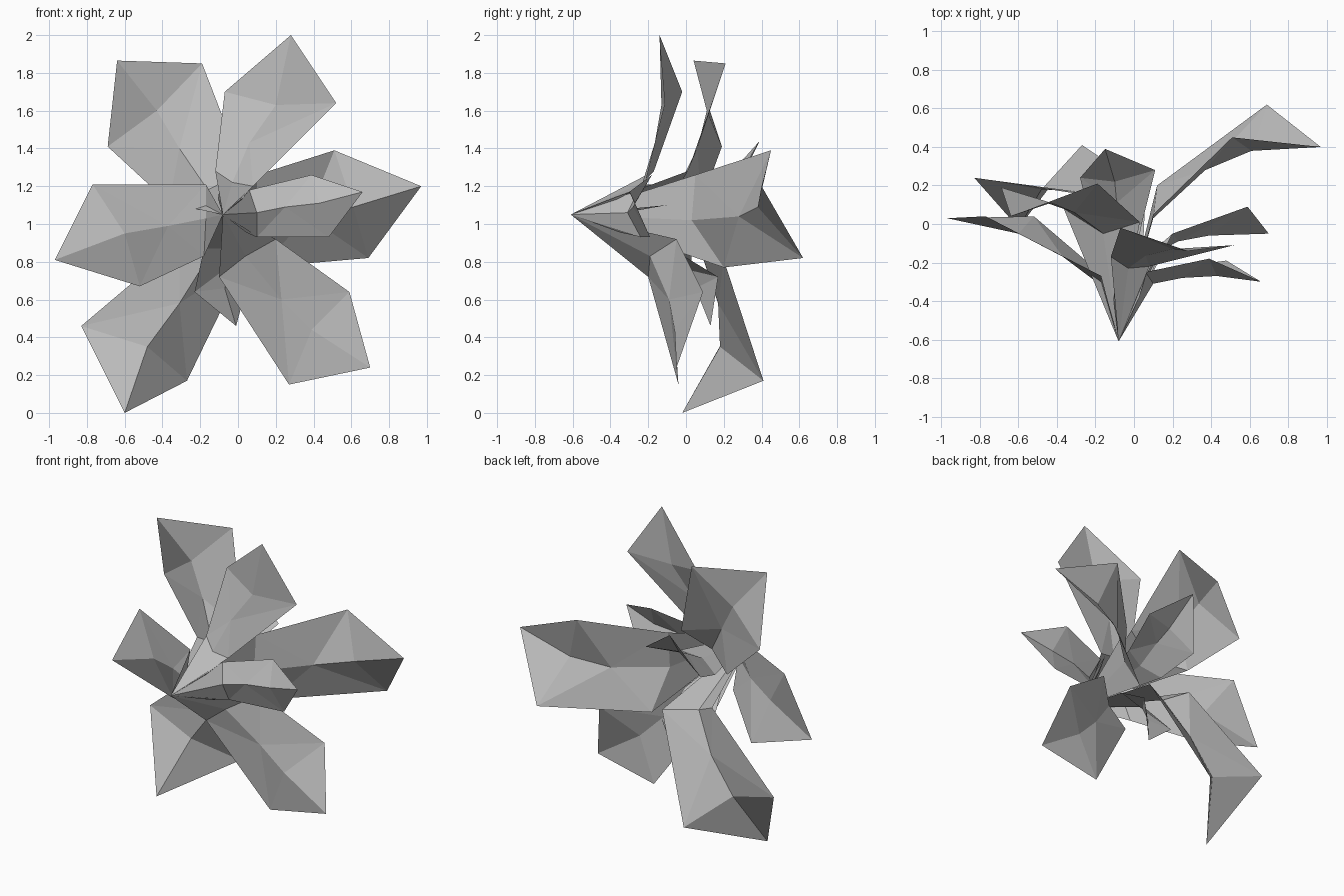
import bpy
import bmesh
from mathutils import Vector

cube = bpy.data.objects.get("Cube")
if cube:
    bpy.data.objects.remove(cube, do_unlink=True)

# One plain grey for the whole flower
grey = bpy.data.materials.new("plain_grey")
grey.use_nodes = True
colour = (0.5, 0.5, 0.5, 1.0)
grey.diffuse_color = colour
grey.node_tree.nodes["Principled BSDF"].inputs["Base Color"].default_value = colour

# Every petal and stamen grows from this point
root = Vector((-0.08, -0.61, 1.05))


def make_object(name, points, faces):
    """Build a flat-shaded open surface from points and faces."""
    bm = bmesh.new()
    verts = [bm.verts.new(p) for p in points]
    for face in faces:
        bm.faces.new([verts[i] for i in face])
    bmesh.ops.recalc_face_normals(bm, faces=bm.faces[:])
    mesh = bpy.data.meshes.new(name)
    bm.to_mesh(mesh)
    bm.free()
    mesh.materials.append(grey)
    obj = bpy.data.objects.new(name, mesh)
    bpy.context.collection.objects.link(obj)
    return obj


def petal(name, side_a, side_b, ribs, tip):
    """Folded petal: each side runs neck to wide point, around a bent rib."""
    points = [root, *side_a, *side_b, *ribs, tip]
    rib_neck, rib_middle, rib_wide, end = 5, 6, 7, 8
    faces = []
    for neck, wide in ((1, 2), (3, 4)):
        faces += [(0, neck, rib_neck), (neck, rib_middle, rib_neck),
                  (neck, wide, rib_middle), (wide, rib_wide, rib_middle),
                  (wide, end, rib_wide)]
    make_object(name, points, faces)


def stamen(name, tip, width=0.012):
    """Thin folded spike from the root to its tip."""
    tip = Vector(tip)
    along = (tip - root).normalized()
    side = along.cross(Vector((0, 0, 1))).normalized() * width
    lift = along.cross(side).normalized() * width
    middle = root.lerp(tip, 0.7)
    points = [root, middle + side, middle + lift, middle - side, tip]
    make_object(name, points, [(0, 1, 2), (0, 2, 3), (1, 4, 2), (2, 4, 3)])


# Large petals
petal("upper_left_side_petal",
      side_a=[(-0.12, -0.17, 1.28), (-0.07, -0.02, 1.7)],
      side_b=[(0.08, -0.22, 1.2), (0.52, -0.11, 1.64)],
      ribs=[(-0.03, -0.23, 1.22), (0.06, -0.165, 1.43), (0.2, -0.13, 1.63)],
      tip=(0.28, -0.14, 2.0))
petal("upper_right_side_petal",
      side_a=[(-0.365, 0.08, 1.11), (-0.69, 0.19, 1.41)],
      side_b=[(0.03, 0.01, 1.28), (-0.19, 0.21, 1.85)],
      ribs=[(-0.16, -0.05, 1.18), (-0.31, 0.06, 1.4), (-0.43, 0.11, 1.6)],
      tip=(-0.64, 0.04, 1.865))
petal("right_side_petal",
      side_a=[(-0.17, -0.27, 1.21), (-0.77, 0.04, 1.21)],
      side_b=[(-0.18, -0.25, 0.83), (-0.52, 0.04, 0.67)],
      ribs=[(-0.17, -0.32, 1.03), (-0.37, -0.17, 0.99), (-0.6, -0.05, 0.95)],
      tip=(-0.97, 0.03, 0.81))
petal("lower_right_side_petal",
      side_a=[(-0.31, 0.16, 0.9), (-0.83, 0.24, 0.46)],
      side_b=[(0.04, 0.2, 0.81), (-0.27, 0.41, 0.17)],
      ribs=[(-0.16, 0.09, 0.82), (-0.31, 0.17, 0.58), (-0.48, 0.18, 0.35)],
      tip=(-0.6, -0.02, 0))
petal("rear_left_side_petal",
      side_a=[(0.1, 0.05, 1.26), (0.51, 0.45, 1.39)],
      side_b=[(0.12, 0.2, 0.77), (0.69, 0.62, 0.82)],
      ribs=[(0.1, 0.03, 1.02), (0.37, 0.28, 1.04), (0.61, 0.38, 1.09)],
      tip=(0.97, 0.4, 1.2))
petal("front_left_side_petal",
      side_a=[(0.06, -0.25, 1.18), (0.39, -0.18, 1.26)],
      side_b=[(0.1, -0.24, 0.93), (0.48, -0.19, 0.93)],
      ribs=[(0.1, -0.31, 1.06), (0.25, -0.28, 1.09), (0.43, -0.27, 1.11)],
      tip=(0.66, -0.3, 1.17))
petal("lower_left_side_petal",
      side_a=[(-0.1, -0.2, 0.72), (0.27, -0.04, 0.15)],
      side_b=[(0.2, -0.05, 0.92), (0.59, 0.09, 0.64)],
      ribs=[(0.04, -0.19, 0.83), (0.23, -0.09, 0.6), (0.39, -0.06, 0.44)],
      tip=(0.7, -0.05, 0.24))

# Small petals behind and below the centre
petal("small_back_petal",
      side_a=[(0.04, 0, 1.14), (0.11, 0.28, 1.25)],
      side_b=[(-0.22, 0, 1.04), (-0.28, 0.24, 1.13)],
      ribs=[(-0.09, -0.05, 1.1), (-0.09, 0.11, 1.19), (-0.1, 0.22, 1.25)],
      tip=(-0.15, 0.39, 1.44))
petal("small_bottom_petal",
      side_a=[(-0.18, -0.12, 0.87), (-0.23, 0.08, 0.64)],
      side_b=[(0.05, -0.06, 0.86), (0.06, 0.17, 0.72)],
      ribs=[(-0.07, -0.1, 0.87), (-0.07, 0, 0.76), (-0.07, 0.05, 0.66)],
      tip=(-0.01, 0.13, 0.46))

# Stamens clustered at the centre
stamen_tips = [(0.06, -0.27, 1.18), (0.15, -0.1, 1.1), (0.1, -0.23, 0.93),
               (0, -0.25, 0.94), (-0.1, -0.3, 1.17), (-0.14, -0.27, 0.97)]
for number, tip in enumerate(stamen_tips, start=1):
    stamen(f"stamen_{number}", tip)
